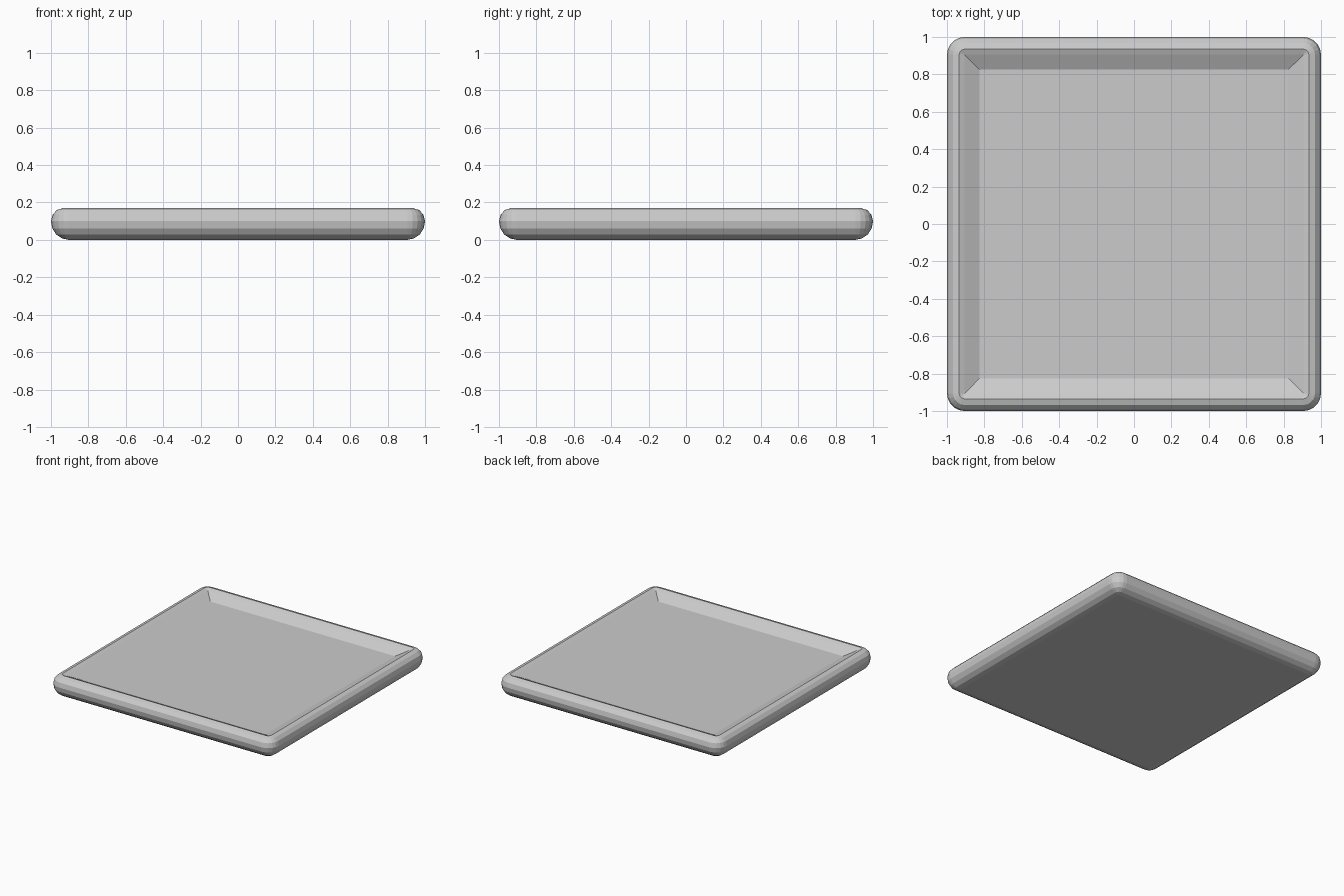
import bpy, bmesh, math

if "Cube" in bpy.data.objects:
    bpy.data.objects.remove(bpy.data.objects["Cube"])

CORE = 0.905   # centre of the corner rounding
SEG = 5        # facets per rounded corner

# Cross-section: (offset outward from CORE, height), underside to dished floor
profile = [(0.0, 0.0), (0.036, 0.008), (0.067, 0.029), (0.088, 0.062),
           (0.095, 0.1), (0.086, 0.136), (0.063, 0.16), (0.03, 0.17),
           (0.0, 0.158), (-0.078, 0.118)]


def ring(bm, off, z):
    """Rounded square outside CORE, sharp-cornered square inside it."""
    verts = []
    for q in range(4):
        mid = math.pi / 4 + q * math.pi / 2
        sx = 1 if math.cos(mid) > 0 else -1
        sy = 1 if math.sin(mid) > 0 else -1
        for i in range(SEG + 1):
            a = (q + i / SEG) * math.pi / 2
            if off > 0:
                p = (sx * CORE + off * math.cos(a), sy * CORE + off * math.sin(a), z)
            else:
                p = (sx * (CORE + off), sy * (CORE + off), z)
            verts.append(bm.verts.new(p))
    return verts


# Shallow square tray with a rounded rim
bm = bmesh.new()
rings = [ring(bm, o, z) for o, z in profile]
n = len(rings[0])
for a, b in zip(rings, rings[1:]):
    for i in range(n):
        j = (i + 1) % n
        bm.faces.new((a[i], a[j], b[j], b[i]))
bm.faces.new(rings[0][::-1])   # underside
bm.faces.new(rings[-1])        # recessed floor
bmesh.ops.remove_doubles(bm, verts=bm.verts, dist=1e-5)
bmesh.ops.recalc_face_normals(bm, faces=bm.faces)
mesh = bpy.data.meshes.new("square_tray")
bm.to_mesh(mesh)
bm.free()
bpy.context.collection.objects.link(bpy.data.objects.new("square_tray", mesh))
